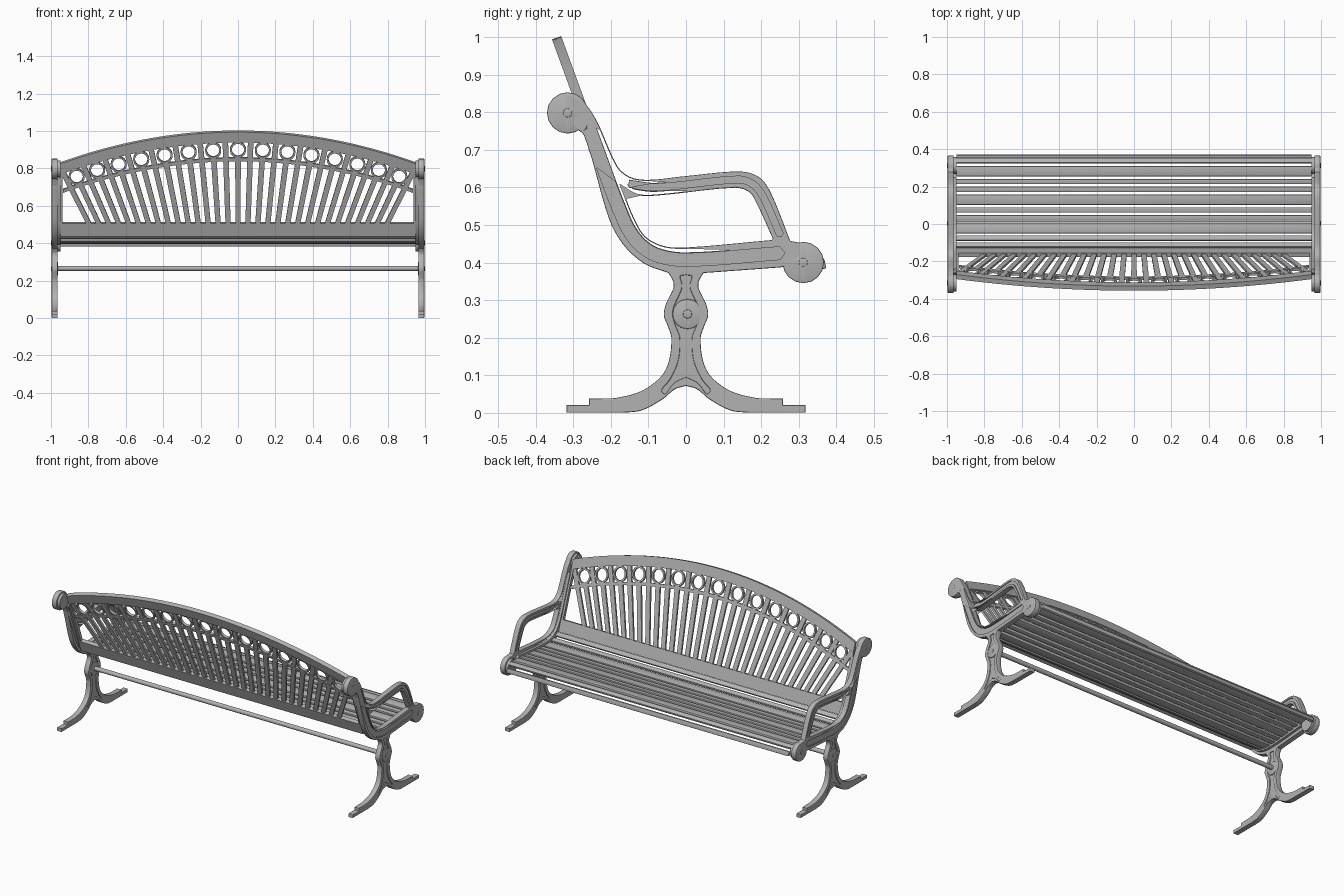
import bpy, bmesh, math
from mathutils import Vector, Matrix

if "Cube" in bpy.data.objects:
    bpy.data.objects.remove(bpy.data.objects["Cube"], do_unlink=True)

metal = bpy.data.materials.new("grey_metal")
GREY = (0.45, 0.45, 0.45, 1)
metal.use_nodes = True
metal.diffuse_color = GREY
metal.node_tree.nodes["Principled BSDF"].inputs["Base Color"].default_value = GREY

# Local x, y, z of a side profile become world y, z, x
SIDE = Matrix(((0, 0, 1), (1, 0, 0), (0, 1, 0))).to_4x4()
FRAME_X = 0.98


def finish(name, data, matrix=None, modifiers=()):
    """Bake modifiers, place the part, shade it and colour it."""
    temp = bpy.data.objects.new("temp", data)
    bpy.context.collection.objects.link(temp)
    for kind, settings in modifiers:
        mod = temp.modifiers.new(kind, kind)
        for key, value in settings.items():
            setattr(mod, key, value)
    bpy.context.view_layer.update()
    mesh = bpy.data.meshes.new_from_object(
        temp.evaluated_get(bpy.context.evaluated_depsgraph_get()))
    bpy.data.objects.remove(temp)
    if matrix:
        mesh.transform(matrix)
    mesh.materials.clear()
    mesh.materials.append(metal)
    mesh.shade_smooth()
    mesh.set_sharp_from_angle(angle=math.radians(32))
    mesh.name = name
    bpy.context.collection.objects.link(bpy.data.objects.new(name, mesh))


def smooth(points, n=5):
    """Smooth open polyline through the points."""
    p = [Vector(q) for q in points]
    last = len(p) - 1
    t = [0]
    for a, b in zip(p, p[1:]):
        t.append(t[-1] + (b - a).length)
    tan = []
    for i in range(last + 1):
        a, b = max(i - 1, 0), min(i + 1, last)
        tan.append((p[b] - p[a]) / (t[b] - t[a]))
    out = []
    for i in range(last):
        d = t[i + 1] - t[i]
        for k in range(n):
            u = k / n
            h = u * u * (3 - 2 * u)
            out.append(p[i] * (1 - h) + p[i + 1] * h
                       + tan[i] * d * u * (1 - u) ** 2
                       - tan[i + 1] * d * u * u * (1 - u))
    return out + [p[last]]


def mirror(points):
    return [Vector((-q[0], q[1])) for q in reversed(points)]


def ribbon(points, half):
    """Round-ended band of even width around a path."""
    path = smooth(points)
    left, right = [], []
    for i, q in enumerate(path):
        d = (path[min(i + 1, len(path) - 1)] - path[max(i - 1, 0)]).normalized()
        n = Vector((-d.y, d.x)) * half
        left.append(q + n)
        right.append(q - n)
        if i in (0, len(path) - 1):
            cap = q + d * half * (0.8 if i else -0.8)
            (left if i else right).append(cap)
    return left + right[::-1]


def plate(name, outlines, x, half, bevel=0.0):
    """Flat side plate with holes, centred on x."""
    curve = bpy.data.curves.new(name, "CURVE")
    curve.dimensions, curve.fill_mode = "2D", "BOTH"
    curve.extrude, curve.bevel_depth, curve.bevel_resolution = half - bevel, bevel, 1
    for outline in outlines:
        pts = [q for i, q in enumerate(outline)
               if (Vector(q) - Vector(outline[i - 1])).length > 1e-4]
        spline = curve.splines.new("POLY")
        spline.points.add(len(pts) - 1)
        spline.use_cyclic_u = True
        for sp, q in zip(spline.points, pts):
            sp.co = (q[0], q[1], 0, 1)
    finish(name, curve, Matrix.Translation((x, 0, 0)) @ SIDE)


def cylinder(name, x, y, z, radius, length, sides, bevel=0.0):
    bm = bmesh.new()
    bmesh.ops.create_cone(bm, cap_ends=True, segments=sides, radius1=radius,
                          radius2=radius, depth=length)
    mesh = bpy.data.meshes.new(name)
    bm.to_mesh(mesh)
    mods = [("BEVEL", dict(width=bevel, segments=2))] if bevel else []
    finish(name, mesh, Matrix.Translation((x, y, z)) @ SIDE, mods)


def star(name, x, y, z, radius, height):
    """Raised four-pointed rosette."""
    bm = bmesh.new()
    rim = []
    for i in range(8):
        r, a = radius * (0.45 if i % 2 else 1), i * math.pi / 4
        rim.append(bm.verts.new((r * math.cos(a), r * math.sin(a), 0)))
    apex = bm.verts.new((0, 0, height))
    for i in range(8):
        bm.faces.new((rim[i - 1], rim[i], apex))
    bm.faces.new(rim[::-1])
    bmesh.ops.recalc_face_normals(bm, faces=bm.faces)
    mesh = bpy.data.meshes.new(name)
    bm.to_mesh(mesh)
    finish(name, mesh, Matrix.Translation((x, y, z)) @ SIDE)


# End frame profile: leg with spread feet, seat and back band, arm loop
leg = smooth([(-.045, .375), (-.031, .35), (-.031, .33), (-.05, .29), (-.056, .26), (-.045, .23),
              (-.036, .2), (-.042, .14), (-.06, .1), (-.1, .065), (-.14, .047), (-.19, .036)])
foot = [Vector(q) for q in ((-.255, .035), (-.255, .018), (-.315, .018), (-.315, .0035))]
arch = smooth([(-.17, .0035), (-.12, .009), (-.065, .038), (-.03, .066), (0, .075)])
half_leg = leg + foot + arch
back_edge = smooth([(-.3, .765), (-.268, .738), (-.203, .52), (-.165, .45), (-.11, .4), (-.045, .375)])
arm_top = smooth([(.275, .455), (.225, .58), (.195, .623), (.145, .639), (0, .627), (-.1, .617),
                  (-.15, .625), (-.185, .655), (-.24, .775), (-.275, .825), (-.315, .845)])
outline = (back_edge + half_leg + mirror(half_leg)
           + [Vector((.25, .39)), Vector((.3, .4)), Vector((.3, .45))] + arm_top)
arm_hole = (smooth([(-.177, .61), (-.13, .583), (-.08, .581), (.13, .602), (.17, .59), (.19, .56), (.235, .462)])
            + smooth([(.23, .457), (0, .437), (-.06, .441), (-.11, .467), (-.14, .515), (-.176, .605)]))
seat_path = [(-.258, .755), (-.167, .515), (-.13, .455), (-.08, .42), (0, .407), (.25, .425)]
seat_panel = ribbon(seat_path, .017)
arm_panel = ribbon([(-.15, .608), (-.08, .6), (.14, .621), (.18, .607), (.205, .575), (.25, .475)], .009)
half_panel = smooth([(0, .37), (-.018, .365), (-.013, .335), (-.034, .285), (-.038, .26), (-.03, .23),
                     (-.019, .2), (-.023, .14), (-.045, .09), (-.068, .06), (-.055, .047), (-.03, .077), (0, .092)])
leg_panel = half_panel + mirror(half_panel)
panels = [seat_panel, arm_panel, leg_panel]

for side, word in ((1, "left"), (-1, "right")):
    x = side * FRAME_X
    plate(word + "_end_frame", [outline, arm_hole] + panels, x, .016, .003)
    plate(word + "_frame_panels", panels, x, .011)
    plate(word + "_mounting_strip", [ribbon(seat_path, .018)], side * .957, .008)
    # Scroll discs, leg boss and rosettes
    for part, y, z, r, s in (("back_scroll", -.315, .798, .055, .046),
                             ("front_scroll", .312, .4, .055, .046),
                             ("leg_boss", .004, .263, .04, .04)):
        cylinder(f"{word}_{part}", x, y, z, r, .032, 16, .003)
        for face in (1, -1):
            star(f"{word}_{part}_star", x + face * .016, y, z, s, face * .0035)
            cylinder(f"{word}_{part}_bolt", x + face * .015, y, z, .012, .01, 12, .002)
        if part != "leg_boss":
            cylinder(f"{word}_{part}_washer", side * .957, y, z, .045, .016, 16)

cylinder("stretcher_bar", 0, .004, .265, .013, 1.93, 16)

# Seat slats: two narrow then one wide, following the seat curve
seat_curve = smooth([(.366, .383), (.355, .415), (.325, .431), (.28, .429), (0, .405),
                     (-.08, .416), (-.135, .455), (-.16, .5)], 20)


def along(distance):
    for a, b in zip(seat_curve, seat_curve[1:]):
        step = (b - a).length
        if distance <= step:
            return a.lerp(b, distance / step), (b - a) / step
        distance -= step
    return b, (b - a).normalized()


start = 0
for i in range(11):
    width = .055 if i % 3 == 2 else .028
    centre, d = along(start + width / 2)
    start += width + .014
    bm = bmesh.new()
    bmesh.ops.create_cube(bm, size=1)
    bmesh.ops.scale(bm, vec=(1.9, width, .016), verts=bm.verts)
    mesh = bpy.data.meshes.new("slat")
    bm.to_mesh(mesh)
    finish(f"seat_slat_{i + 1}", mesh,
           Matrix.Translation((0, centre.x, centre.y)) @ Matrix.Rotation(math.atan2(-d.y, -d.x), 4, "X"),
           [("BEVEL", dict(width=.004, segments=2))])


# Reclined back panel, laid out by x and height
def back_part(name, strips, depth):
    bm = bmesh.new()
    for low, high in strips:
        rows = [[bm.verts.new((x, -.345 - .365 * (z - 1), z)) for x, z in row] for row in (low, high)]
        for i in range(len(low) - 1):
            bm.faces.new((rows[0][i], rows[0][i + 1], rows[1][i + 1], rows[1][i]))
    bmesh.ops.remove_doubles(bm, verts=bm.verts, dist=1e-5)
    bmesh.ops.recalc_face_normals(bm, faces=bm.faces)
    mesh = bpy.data.meshes.new(name)
    bm.to_mesh(mesh)
    finish(name, mesh, None, [("SOLIDIFY", dict(thickness=depth, offset=0))])


def ring_height(x):
    return .9 - .193 * x * x


def bowed(span, drop, bend, low, high):
    xs = [span * (i / 24 - 1) for i in range(49)]
    return [[(x, drop - bend * x * x + off) for x in xs] for off in (low, high)]


def fan(foot_x, z):
    return foot_x * (1 + (z - .5) / 1.58)


back_part("back_top_rail", [bowed(.95, .998, .188, -.056, 0)], .026)
back_part("back_inner_band", [bowed(.935, .9, .193, -.06, -.042)], .014)
back_part("back_bottom_rail", [([(-.95, .44), (.95, .44)], [(-.95, .508), (.95, .508)])], .024)
back_part("back_side_posts", [([(s * .937, .5), (s * .95, .5)], [(s * .937, .81), (s * .95, .81)])
                              for s in (1, -1)], .02)

# Fanned bars: odd ones reach the top rail, even ones carry a ring
bars, rings = [], []
for i in range(-15, 16):
    foot_x, z = i * .053, .8
    for _ in range(8):
        z = ring_height(fan(foot_x, z)) + (.055 if i % 2 else 0)
    top_z = z if i % 2 else z - .05
    bars.append(([(foot_x - .014, .5), (foot_x + .014, .5)],
                 [(fan(foot_x, top_z) - .015, top_z), (fan(foot_x, top_z) + .015, top_z)]))
    if i % 2 == 0:
        turn = [k * math.tau / 24 for k in range(25)]
        rings.append([[(fan(foot_x, z) + r * math.cos(a), z + r * math.sin(a)) for a in turn]
                      for r in (.033, .043)])
back_part("back_bars", bars, .012)
back_part("back_rings", rings, .014)
